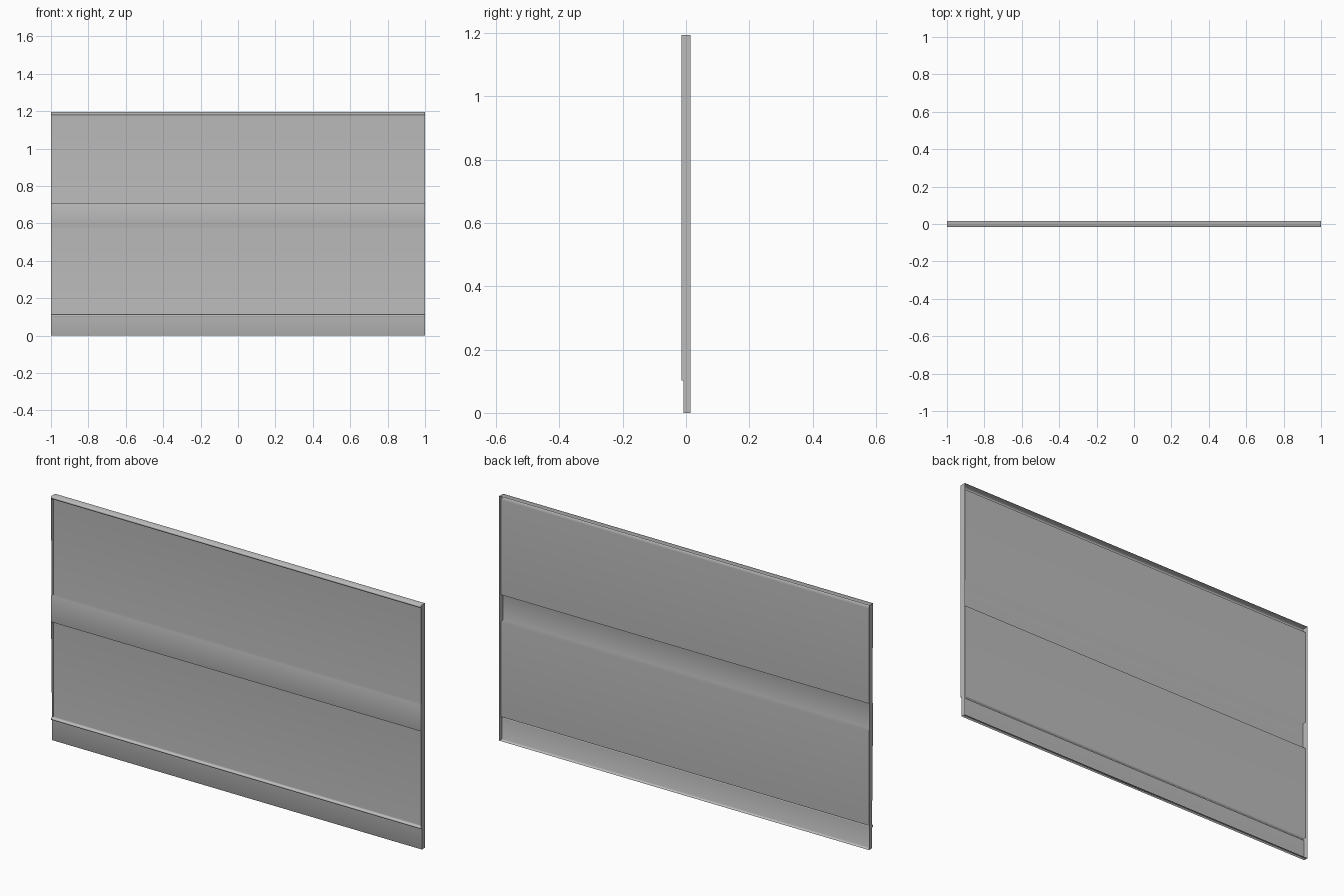
import bpy
import bmesh

cube = bpy.data.objects.get("Cube")
if cube:
    bpy.data.objects.remove(cube, do_unlink=True)

# Single painted metal colour
grey = bpy.data.materials.new("light grey metal")
grey.use_nodes = True
COLOUR = (0.5, 0.5, 0.5, 1)
grey.diffuse_color = COLOUR
grey.node_tree.nodes["Principled BSDF"].inputs["Base Color"].default_value = COLOUR

HALF = 1.0
BACK, PANEL, BASE, PROUD = 0.015, 0.002, -0.008, -0.015

# Folded section (y, z) from the top back edge down to the bottom back edge
section = [
    (BACK, 1.195), (PROUD, 1.195), (PROUD, 1.182), (PANEL, 1.172),  # top lip
    (PANEL, 0.708), (PROUD, 0.708), (PROUD, 0.580), (PANEL, 0.573),  # middle rail
    (PANEL, 0.112), (PROUD, 0.112), (PROUD, 0.102), (BASE, 0.102),  # lower bead
    (BASE, 0.0), (BACK, 0.0),  # skirting and bottom return
]


def finish(name, bm):
    mesh = bpy.data.meshes.new(name)
    bm.to_mesh(mesh)
    bm.free()
    mesh.materials.append(grey)
    obj = bpy.data.objects.new(name, mesh)
    bpy.context.collection.objects.link(obj)
    return obj


# Folded sheet, open at the back
bm = bmesh.new()
left = [bm.verts.new((HALF, y, z)) for y, z in section]
right = [bm.verts.new((-HALF, y, z)) for y, z in section]
for i in range(len(section) - 1):
    face = bm.faces.new((right[i], right[i + 1], left[i + 1], left[i]))
    face.smooth = True
sheet = finish("folded_panel", bm)
weighted = sheet.modifiers.new("soft folds", 'WEIGHTED_NORMAL')
weighted.weight = 50

# Flat end plates closing the section on both sides
for side, name in ((1, "left_end_plate"), (-1, "right_end_plate")):
    bm = bmesh.new()
    outline = section if side > 0 else section[::-1]
    bm.faces.new([bm.verts.new((side * HALF, y, z)) for y, z in outline])
    bmesh.ops.triangulate(bm, faces=bm.faces[:])
    finish(name, bm)
